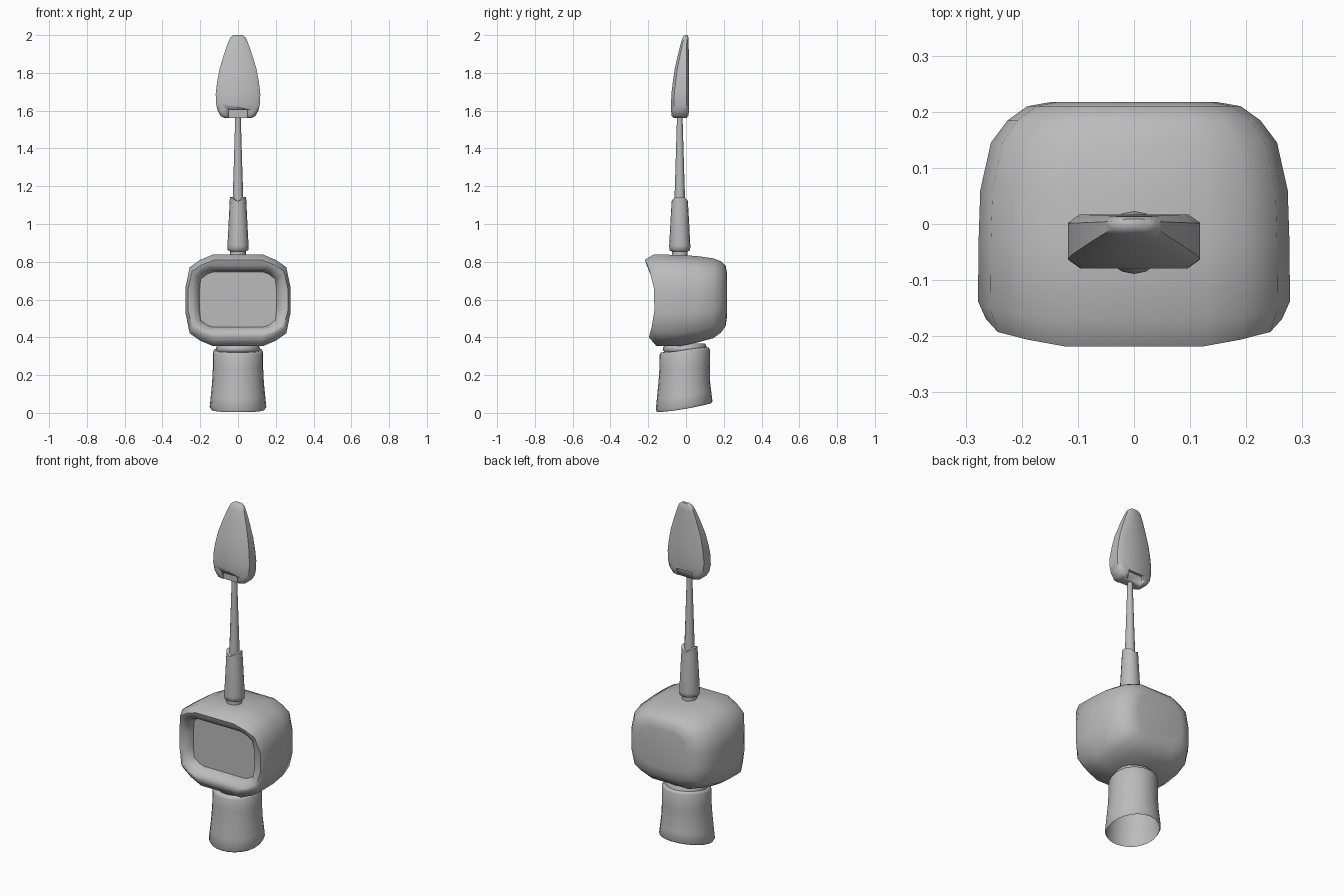
import bpy, bmesh, math

if "Cube" in bpy.data.objects:
    bpy.data.objects.remove(bpy.data.objects["Cube"])

grey = bpy.data.materials.new("plain grey")
grey.diffuse_color = (0.5, 0.5, 0.5, 1)
grey.use_nodes = True
grey.node_tree.nodes["Principled BSDF"].inputs["Base Color"].default_value = grey.diffuse_color


def finish(name, bm, angle):
    bmesh.ops.recalc_face_normals(bm, faces=bm.faces)
    mesh = bpy.data.meshes.new(name)
    bm.to_mesh(mesh)
    bm.free()
    mesh.materials.append(grey)
    ob = bpy.data.objects.new(name, mesh)
    bpy.context.collection.objects.link(ob)
    bpy.ops.object.select_all(action='DESELECT')
    ob.select_set(True)
    bpy.context.view_layer.objects.active = ob
    bpy.ops.object.shade_smooth_by_angle(angle=math.radians(angle))
    return ob


def loft(name, rings, caps=(True, True), angle=60):
    """Skin a list of equal-length point rings, optionally closing the ends."""
    bm = bmesh.new()
    vs = [[bm.verts.new(p) for p in r] for r in rings]
    n = len(rings[0])
    for a, b in zip(vs, vs[1:]):
        for i in range(n):
            j = (i + 1) % n
            bm.faces.new((a[i], a[j], b[j], b[i]))
    if caps[0]:
        bm.faces.new(vs[0])
    if caps[1]:
        bm.faces.new(vs[-1])
    return finish(name, bm, angle)


def circle(r, z, y=0.0, n=24):
    """Round ring; z may be a function of the angle."""
    pts = []
    for i in range(n):
        a = 2 * math.pi * i / n
        pts.append((r * math.cos(a), y + r * math.sin(a), z(a) if callable(z) else z))
    return pts


def box(name, lo, hi):
    bm = bmesh.new()
    bmesh.ops.create_cube(bm, size=1)
    for v in bm.verts:
        v.co = [(l + h) / 2 + c * (h - l) for c, l, h in zip(v.co, lo, hi)]
    return finish(name, bm, 30)


# head: faceted rounded shell with a bulging rim and a sunken screen
def mirrored(quarter):
    right = quarter + [(u, -v) for u, v in reversed(quarter)]
    return right + [(-u, v) for u, v in reversed(right)]


OUTER = mirrored([(.47, 1), (.72, .88), (.92, .72), (1, .28)])
INNER = mirrored([(.66, 1), (.80, .93), (.97, .75), (1, .3)])
MID = .597


def head_ring(y, sx, top, bottom, bulge=0, outline=OUTER):
    pts = []
    for u, v in outline:
        half = top - MID if v > 0 else MID - bottom
        k = bulge if v > 0 else bulge * .6
        pts.append((u * sx, y - k * v * v, MID + v * half))
    return pts


loft("head", [
    head_ring(.217, .15, .74, .51),
    head_ring(.210, .19, .78, .46),
    head_ring(.185, .225, .803, .425),
    head_ring(.145, .255, .818, .396),
    head_ring(.06, .274, .83, .372),
    head_ring(-.03, .277, .836, .354),
    head_ring(-.135, .278, .839, .353, .035),
    head_ring(-.165, .264, .81, .40, .053),
    head_ring(-.163, .24, .78, .425, .045, INNER),
    head_ring(-.15, .214, .755, .447, .03, INNER),
    head_ring(-.125, .204, .745, .455, 0, INNER),
], angle=62)


# base sleeve: open tube with a slanted foot and a wavy upper edge
def foot(a):
    return .004 + .046 * ((math.sin(a) + 1) / 2) ** 1.5


def brim(a):
    s = (math.sin(a) + 1) / 2
    return .32 + .026 * s * s * (3 - 2 * s)


loft("base_sleeve", [
    circle(.143, foot, -.01),
    circle(.150, lambda a: foot(a) + .012, -.01),
    circle(.144, lambda a: foot(a) * .7 + .075, -.01),
    circle(.137, .16, -.009),
    circle(.133, .24, -.007),
    circle(.133, lambda a: brim(a) - .012, -.006),
    circle(.127, brim, -.006),
    circle(.105, lambda a: brim(a) + .002, -.006),
], caps=(False, False))

# neck collar between sleeve and head
loft("neck_collar", [
    circle(.10, .315, -.005), circle(.116, .33, -.005),
    circle(.116, .345, -.005), circle(.105, .368, -.005)])

# lower stem: tapered socket whose lip dips at front and back
CY = -.033


def lip(a):
    return 1.143 - .022 * math.sin(a) ** 4


loft("stem_socket", [
    circle(.042, .825, CY, 16), circle(.042, .855, CY, 16),
    circle(.055, .862, CY, 16), circle(.056, .885, CY, 16),
    circle(.050, 1.0, CY, 16), circle(.043, lip, CY, 16),
    circle(.026, lip, CY, 16)], caps=(True, False))

# upper stem: thin tapered rod
loft("stem_rod", [circle(.029, 1.10, CY, 12), circle(.022, 1.32, CY, 12),
                  circle(.014, 1.59, CY, 12)])


# blade: chamfered leaf, flat at the back and sloping at the front
def blade_ring(z, w, front, back, cx, cy):
    half = [(w - cx, front), (w, front + cy), (w, back - cy), (w - cx, back)]
    return [(x, y, z) for x, y in half] + [(-x, y, z) for x, y in reversed(half)]


blade = loft("blade", [
    blade_ring(1.562, .072, -.066, .004, .014, .012),
    blade_ring(1.572, .092, -.076, .012, .018, .014),
    blade_ring(1.60, .108, -.079, .017, .020, .015),
    blade_ring(1.64, .117, -.079, .017, .021, .015),
    blade_ring(1.69, .118, -.077, .017, .021, .015),
    blade_ring(1.75, .111, -.070, .017, .022, .015),
    blade_ring(1.82, .098, -.060, .016, .024, .014),
    blade_ring(1.90, .074, -.042, .015, .024, .012),
    blade_ring(1.96, .053, -.027, .014, .018, .010),
    blade_ring(1.988, .040, -.017, .013, .014, .008),
    blade_ring(2.0, .024, -.008, .009, .010, .004),
], angle=50)

# shallow notches at the foot of the blade, front and back
for name, y0, y1 in (("front_notch", -.12, -.062), ("back_notch", .001, .06)):
    cutter = box(name + "_cutter", (-.05, y0, 1.5), (.05, y1, 1.607))
    cutter.hide_render = True
    cutter.hide_set(True)
    cut = blade.modifiers.new(name, 'BOOLEAN')
    cut.operation = 'DIFFERENCE'
    cut.solver = 'EXACT'
    cut.object = cutter
